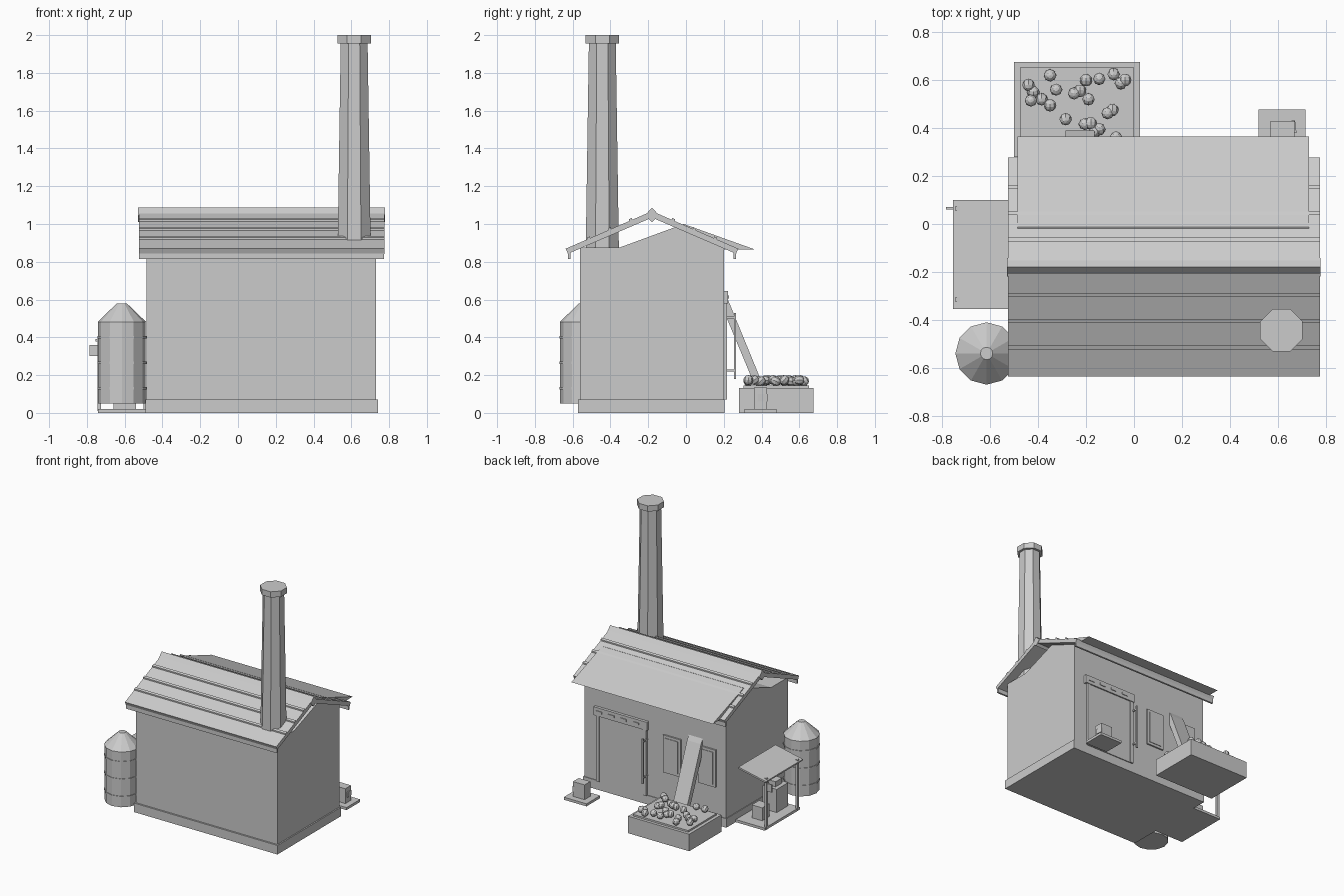
import bpy, bmesh, math
from mathutils import Matrix, Vector


def finish(name, bm):
    bmesh.ops.recalc_face_normals(bm, faces=bm.faces)
    me = bpy.data.meshes.new(name)
    bm.to_mesh(me)
    bm.free()
    ob = bpy.data.objects.new(name, me)
    bpy.context.collection.objects.link(ob)
    return ob


def box(name, x0, x1, y0, y1, z0, z1, rot=None):
    bm = bmesh.new()
    m = Matrix.Diagonal((x1 - x0, y1 - y0, z1 - z0, 1))
    if rot:
        m = rot @ m
    c = Vector(((x0 + x1) / 2, (y0 + y1) / 2, (z0 + z1) / 2))
    bmesh.ops.create_cube(bm, size=1, matrix=Matrix.Translation(c) @ m)
    return finish(name, bm)


def extrude(name, pts, x0, x1):
    """Extrude a closed (y, z) profile along x."""
    bm = bmesh.new()
    f = bm.faces.new([bm.verts.new((x0, y, z)) for y, z in pts])
    r = bmesh.ops.extrude_face_region(bm, geom=[f])
    vs = [v for v in r["geom"] if isinstance(v, bmesh.types.BMVert)]
    bmesh.ops.translate(bm, verts=vs, vec=(x1 - x0, 0, 0))
    return finish(name, bm)


def cone(name, x, y, z0, z1, r0, r1, n, turn=0):
    bm = bmesh.new()
    m = Matrix.Translation((x, y, (z0 + z1) / 2)) @ Matrix.Rotation(turn, 4, 'Z')
    bmesh.ops.create_cone(bm, cap_ends=True, segments=n, radius1=r0, radius2=r1,
                          depth=z1 - z0, matrix=m)
    return finish(name, bm)


# Main building
box("plinth", -0.49, 0.74, -0.573, 0.205, 0, 0.07)
box("walls", -0.485, 0.73, -0.56, 0.2, 0.05, 0.875)
extrude("gable_block", [(-0.38, 0.865), (0.365, 0.865), (-0.012, 1.0)], -0.485, 0.73)

# Pitched roof, with battens and fascia on both slopes
RY, RZ, SLOPE, HALF = -0.18, 1.068, 0.435, 0.457
for side, tag in ((-1, "front"), (1, "back")):
    def at(d, h):
        return (RY + side * d, RZ - SLOPE * d + h)
    extrude(f"roof_{tag}", [at(0, 0), at(HALF, 0), at(HALF - 0.012, -0.032), at(0, -0.034)],
            -0.525, 0.775)
    for i, d in enumerate((0.115, 0.225, 0.335)):
        extrude(f"batten_{tag}_{i}", [at(d - 0.008, -0.005), at(d + 0.008, -0.005),
                                      at(d + 0.008, 0.01), at(d - 0.008, 0.01)], -0.525, 0.775)
    extrude(f"fascia_{tag}", [at(0.432, -0.01), at(0.446, -0.01),
                              (RY + side * 0.446, 0.815), (RY + side * 0.432, 0.815)],
            -0.525, 0.772)
extrude("ridge_cap", [(RY - 0.038, 1.045), (RY, 1.01), (RY + 0.038, 1.045), (RY, 1.087)],
        -0.53, 0.778)

# Octagonal chimney
T = math.pi / 8
cone("chimney_shaft", 0.615, -0.443, 0.86, 1.96, 0.095, 0.077, 8, T)
cone("chimney_cap", 0.615, -0.443, 1.955, 2.0, 0.096, 0.096, 8, T)

# Storage tank with bands and conical lid
TX, TY = -0.615, -0.54
cone("tank_body", TX, TY, 0.05, 0.48, 0.126, 0.126, 12)
cone("tank_lid", TX, TY, 0.48, 0.58, 0.13, 0.026, 12)
for i, z in enumerate((0.13, 0.265, 0.4)):
    cone(f"tank_band_{i}", TX, TY, z - 0.006, z + 0.006, 0.13, 0.13, 12)

# Side shelter
box("shelter_slab", -0.74, -0.48, -0.34, 0.09, 0, 0.02)
extr = math.atan2(0.05, 0.235)
box("shelter_canopy", -0.757, -0.517, -0.355, 0.1, 0.402, 0.415, Matrix.Rotation(-extr, 4, 'Y'))
for i, y in enumerate((-0.315, 0.065)):
    box(f"shelter_post_{i}", -0.745, -0.725, y - 0.01, y + 0.01, 0.01, 0.4)
box("shelter_bracket", -0.785, -0.74, 0.06, 0.07, 0.3, 0.36)
box("large_machine", -0.66, -0.54, -0.31, -0.17, 0.02, 0.2)
box("large_machine_top", -0.63, -0.57, -0.28, -0.2, 0.2, 0.24)
box("small_machine", -0.655, -0.565, -0.09, 0.0, 0.02, 0.12)

# Door, header with bolts, hanging rod
box("door", 0.2, 0.62, 0.19, 0.212, 0.07, 0.59)
for i, x in enumerate((0.2, 0.605)):
    box(f"door_jamb_{i}", x - 0.01, x + 0.015, 0.19, 0.218, 0.07, 0.59)
box("door_header", 0.18, 0.64, 0.19, 0.222, 0.58, 0.645)
for i in range(4):
    x = 0.25 + i * 0.105
    box(f"header_plate_{i}", x, x + 0.05, 0.2, 0.227, 0.605, 0.622)
box("hanging_rod", 0.185, 0.197, 0.254, 0.264, 0.18, 0.53)
for i, z in enumerate((0.22, 0.5)):
    box(f"rod_mount_{i}", 0.186, 0.196, 0.2, 0.258, z, z + 0.01)

# Windows
for i, x in enumerate((-0.4, -0.1)):
    box(f"window_frame_{i}", x, x + 0.15, 0.19, 0.212, 0.29, 0.58)
    box(f"window_pane_{i}", x + 0.02, x + 0.13, 0.2, 0.216, 0.31, 0.56)

# Coal bin, heap and lumps
box("bin", -0.5, 0.025, 0.28, 0.675, 0, 0.132)
box("coal_heap", -0.475, 0.0, 0.305, 0.652, 0.1, 0.145)
LUMPS = [(-.35, .62), (-.44, .58), (-.42, .55), (-.43, .515), (-.385, .52), (-.35, .495),
         (-.325, .56), (-.285, .437), (-.2, .6), (-.145, .605), (-.085, .625), (-.037, .6),
         (-.055, .587), (-.25, .545), (-.225, .555), (-.19, .52), (-.205, .417), (-.18, .42),
         (-.145, .395), (-.11, .462), (-.09, .475), (-.075, .36), (-.165, .385), (-.4, .34),
         (-.32, .33), (-.04, .33)]
bm = bmesh.new()
for i, (x, y) in enumerate(LUMPS):
    m = Matrix.Translation((x, y, 0.168 + 0.006 * (i % 2))) @ Matrix.Rotation(i, 4, 'X')
    bmesh.ops.create_uvsphere(bm, u_segments=8, v_segments=6, radius=0.026, matrix=m)
finish("coal_lumps", bm)

# Sloping chute from the wall to the bin
extrude("chute", [(0.202, 0.535), (0.202, 0.635), (0.222, 0.6), (0.39, 0.19), (0.352, 0.175)],
        -0.285, -0.165)

# Small machine on a pad at the back right
box("pad", 0.52, 0.715, 0.31, 0.478, 0, 0.02)
box("pump_body", 0.57, 0.67, 0.36, 0.43, 0.02, 0.135)
box("pump_panel", 0.6, 0.675, 0.375, 0.428, 0.06, 0.1, Matrix.Rotation(0.12, 4, 'Z'))
